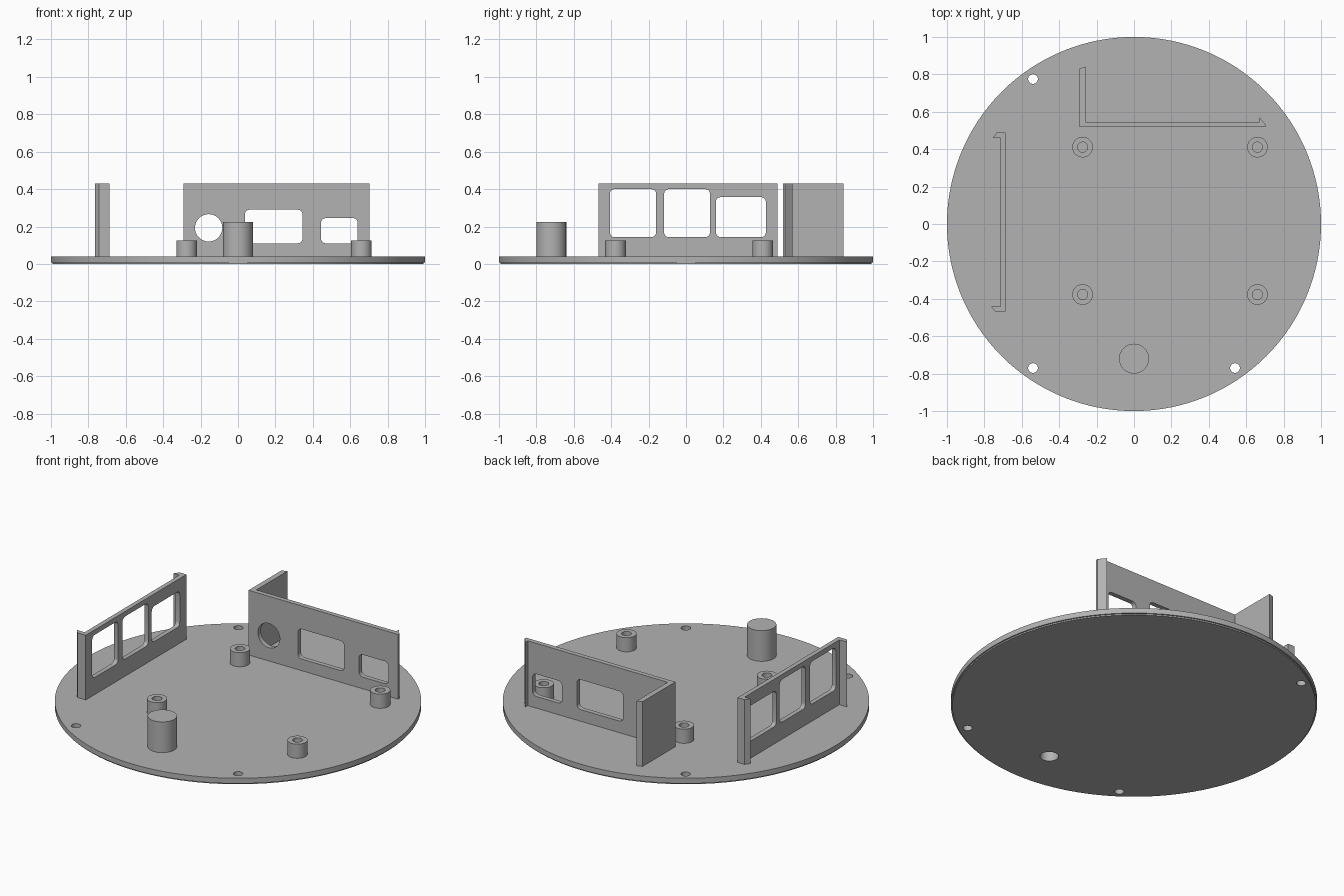
import bpy, bmesh
from math import cos, sin, pi, radians

old = bpy.data.objects.get("Cube")
if old:
    bpy.data.objects.remove(old, do_unlink=True)

# Single matte grey
GREY = (0.45, 0.45, 0.45, 1.0)
grey = bpy.data.materials.new("grey plastic")
grey.use_nodes = True
grey.diffuse_color = GREY
grey.node_tree.nodes["Principled BSDF"].inputs["Base Color"].default_value = GREY

PLACE = {"z": lambda a, b, h: (a, b, h),
         "y": lambda a, b, h: (a, h, b),
         "x": lambda a, b, h: (h, a, b)}


def prism(name, outline, low, high, axis="z"):
    """Extrude a flat outline along an axis."""
    bm = bmesh.new()
    base = [bm.verts.new(PLACE[axis](a, b, low)) for a, b in outline]
    face = bm.faces.new(base)
    out = bmesh.ops.extrude_face_region(bm, geom=[face])
    moved = [v for v in out["geom"] if isinstance(v, bmesh.types.BMVert)]
    bmesh.ops.translate(bm, verts=moved, vec=PLACE[axis](0, 0, high - low))
    bmesh.ops.recalc_face_normals(bm, faces=bm.faces)
    mesh = bpy.data.meshes.new(name)
    bm.to_mesh(mesh)
    bm.free()
    mesh.materials.append(grey)
    obj = bpy.data.objects.new(name, mesh)
    bpy.context.collection.objects.link(obj)
    return obj


def circle(x, y, r, n=48):
    return [(x + r * cos(2 * pi * i / n), y + r * sin(2 * pi * i / n)) for i in range(n)]


def rounded(a0, a1, b0, b1, r=0.025, n=5):
    """Rectangle outline with rounded corners."""
    centres = [(a1 - r, b1 - r), (a0 + r, b1 - r), (a0 + r, b0 + r), (a1 - r, b0 + r)]
    return [(a + r * cos(pi / 2 * (q + i / n)), b + r * sin(pi / 2 * (q + i / n)))
            for q, (a, b) in enumerate(centres) for i in range(n + 1)]


def apply_modifiers(obj):
    deps = bpy.context.evaluated_depsgraph_get()
    obj.data = bpy.data.meshes.new_from_object(obj.evaluated_get(deps))
    obj.modifiers.clear()


def cut(obj, cutters):
    for c in cutters:
        c.hide_render = True
        mod = obj.modifiers.new("cut", "BOOLEAN")
        mod.operation, mod.solver, mod.object = "DIFFERENCE", "EXACT", c
    apply_modifiers(obj)
    for c in cutters:
        bpy.data.objects.remove(c, do_unlink=True)


parts = []
PLATE_TOP, WALL_TOP = 0.04, 0.43

# Round base plate with a softened lower rim
plate = prism("base_plate", circle(0, 0, 1, 128), 0, PLATE_TOP)
bm = bmesh.new()
bm.from_mesh(plate.data)
rim = [e for e in bm.edges if all(v.co.z < 0.001 for v in e.verts)]
bmesh.ops.bevel(bm, geom=rim, offset=0.008, segments=2, affect="EDGES")
bm.to_mesh(plate.data)
bm.free()
screw_holes = [(-0.54, 0.775), (-0.54, -0.77), (0.54, -0.77)]
POST = (0, -0.72)
cut(plate, [prism("cutter", circle(x, y, 0.026, 24), -0.1, 0.1) for x, y in screw_holes]
    + [prism("cutter", circle(*POST, 0.05), -0.1, 0.1)])
parts.append(plate)

# Front post, hollow from below
post = prism("front_post", circle(*POST, 0.08), PLATE_TOP, 0.225)
cut(post, [prism("cutter", circle(*POST, 0.05), -0.1, 0.18)])
parts.append(post)

# Four bored standoffs
for side, x in (("right", -0.275), ("left", 0.66)):
    for end, y in (("front", -0.377), ("back", 0.411)):
        s = prism(f"standoff_{end}_{side}", circle(x, y, 0.055), PLATE_TOP, 0.125)
        cut(s, [prism("cutter", circle(x, y, 0.027, 32), 0, 0.2)])
        parts.append(s)

# Back panel with its side arm and hooked end
back = prism("back_panel", [(-0.292, 0.518), (0.704, 0.518), (0.704, 0.53), (0.672, 0.57),
                            (0.672, 0.546), (-0.26, 0.546), (-0.26, 0.841), (-0.292, 0.831)],
             PLATE_TOP, WALL_TOP)
openings = [circle(-0.157, 0.193, 0.073), rounded(0.037, 0.345, 0.11, 0.29),
            rounded(0.444, 0.64, 0.11, 0.245)]
cut(back, [prism("cutter", o, 0.45, 0.6, "y") for o in openings])
parts.append(back)

# Right panel with a hook at each end
right = prism("right_panel", [(-0.687, 0.49), (-0.733, 0.49), (-0.754, 0.461), (-0.714, 0.461),
                              (-0.714, -0.44), (-0.765, -0.44), (-0.743, -0.468),
                              (-0.687, -0.468)], PLATE_TOP, WALL_TOP)
openings = [rounded(-0.407, -0.16, 0.143, 0.4), rounded(-0.117, 0.128, 0.143, 0.4),
            rounded(0.16, 0.427, 0.143, 0.357)]
cut(right, [prism("cutter", o, -0.8, -0.6, "x") for o in openings])
parts.append(right)

# Smooth the curved walls, keep corners crisp
bpy.ops.object.select_all(action="DESELECT")
for p in parts:
    p.select_set(True)
bpy.context.view_layer.objects.active = plate
bpy.ops.object.shade_smooth_by_angle(angle=radians(30))
